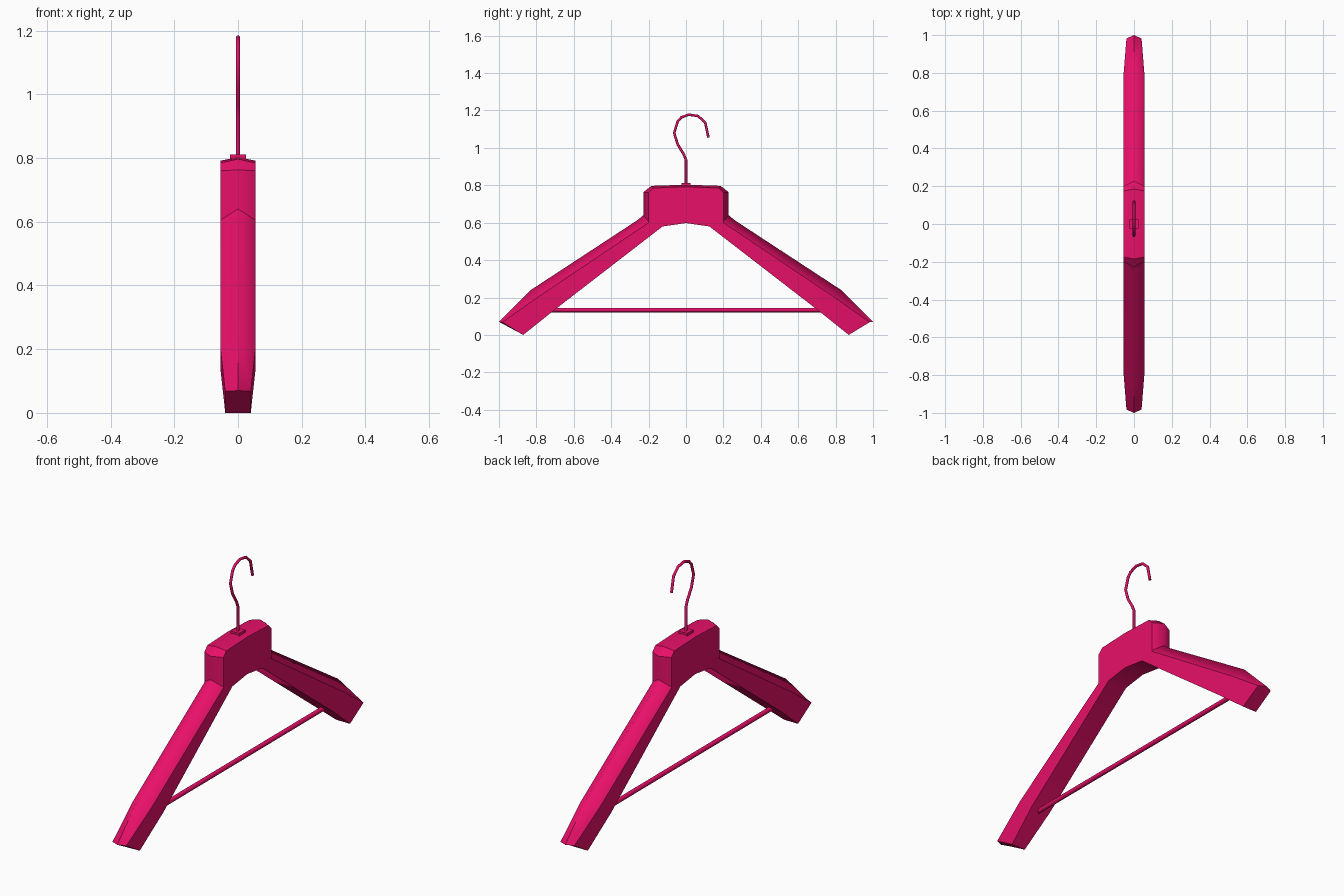
import bpy
import bmesh
from math import radians

cube = bpy.data.objects.get("Cube")
if cube:
    bpy.data.objects.remove(cube)

pink = bpy.data.materials.new("hot_pink")
pink.use_nodes = True
pink.diffuse_color = (0.8, 0.005, 0.14, 1)
pink.node_tree.nodes["Principled BSDF"].inputs["Base Color"].default_value = pink.diffuse_color


def make_object(name, data):
    obj = bpy.data.objects.new(name, data)
    data.materials.append(pink)
    bpy.context.collection.objects.link(obj)
    return obj


def tube(name, path, radius, sides):
    """Round wire along a path of (y, z) points."""
    curve = bpy.data.curves.new(name, "CURVE")
    curve.dimensions = "3D"
    curve.bevel_depth = radius
    curve.bevel_resolution = sides // 2 - 2
    curve.use_fill_caps = True
    spline = curve.splines.new("POLY")
    spline.points.add(len(path) - 1)
    for point, (y, z) in zip(spline.points, path):
        point.co = (0, y, z, 1)
    spline.use_smooth = True
    return make_object(name, curve)


# Half of the body: lower edge, side edge and ridge as (y, z), then half width
neck = (0.125, 0.58)
sections = [
    ((0, 0.598), (0, 0.792), (0, 0.803), 0.055),
    (neck, (0.175, 0.785), (0.185, 0.797), 0.055),
    (neck, (0.2, 0.76), (0.228, 0.763), 0.055),
    (neck, (0.2, 0.605), (0.228, 0.64), 0.055),
    (neck, (0.2, 0.6), (0.262, 0.612), 0.055),
    ((0.7, 0.136), (0.795, 0.2), (0.83, 0.24), 0.055),
    ((0.87, 0), (0.982, 0.068), (1, 0.07), 0.04),
]

bm = bmesh.new()
for side in (1, -1):
    rings = []
    for low, edge, ridge, w in sections:
        outline = [(-w, low), (-w, edge), (0, ridge), (w, edge), (w, low)]
        rings.append([bm.verts.new((x, side * y, z)) for x, (y, z) in outline])
    for a, b in zip(rings, rings[1:]):
        for i in range(5):
            j = (i + 1) % 5
            bm.faces.new((a[i], a[j], b[j], b[i]))
    bm.faces.new(rings[-1])
bmesh.ops.remove_doubles(bm, verts=bm.verts, dist=0.0005)
bmesh.ops.recalc_face_normals(bm, faces=bm.faces)

# Soft ridge along the top, crisp edges elsewhere
for face in bm.faces:
    face.smooth = True
for e in bm.edges:
    on_ridge = all(abs(v.co.x) < 0.001 and abs(v.co.y) < 0.9 for v in e.verts)
    e.smooth = on_ridge or e.calc_face_angle(0) < radians(30)
mesh = bpy.data.meshes.new("hanger_body")
bm.to_mesh(mesh)
bm.free()
make_object("hanger_body", mesh)

# Small plate under the hook
bpy.ops.mesh.primitive_cube_add(size=1, location=(0, 0, 0.803))
plate = bpy.context.object
plate.name = "hook_plate"
plate.scale = (0.05, 0.05, 0.016)
plate.data.materials.append(pink)

# Wire hook
tube("hook", [(0, 0.79), (0, 0.935), (-0.012, 0.965), (-0.045, 1.02),
              (-0.063, 1.08), (-0.045, 1.14), (-0.025, 1.163), (0.015, 1.178),
              (0.065, 1.17), (0.103, 1.135), (0.12, 1.055)], 0.007, 8)

# Trouser bar
tube("cross_bar", [(-0.73, 0.133), (0.73, 0.133)], 0.012, 12)
